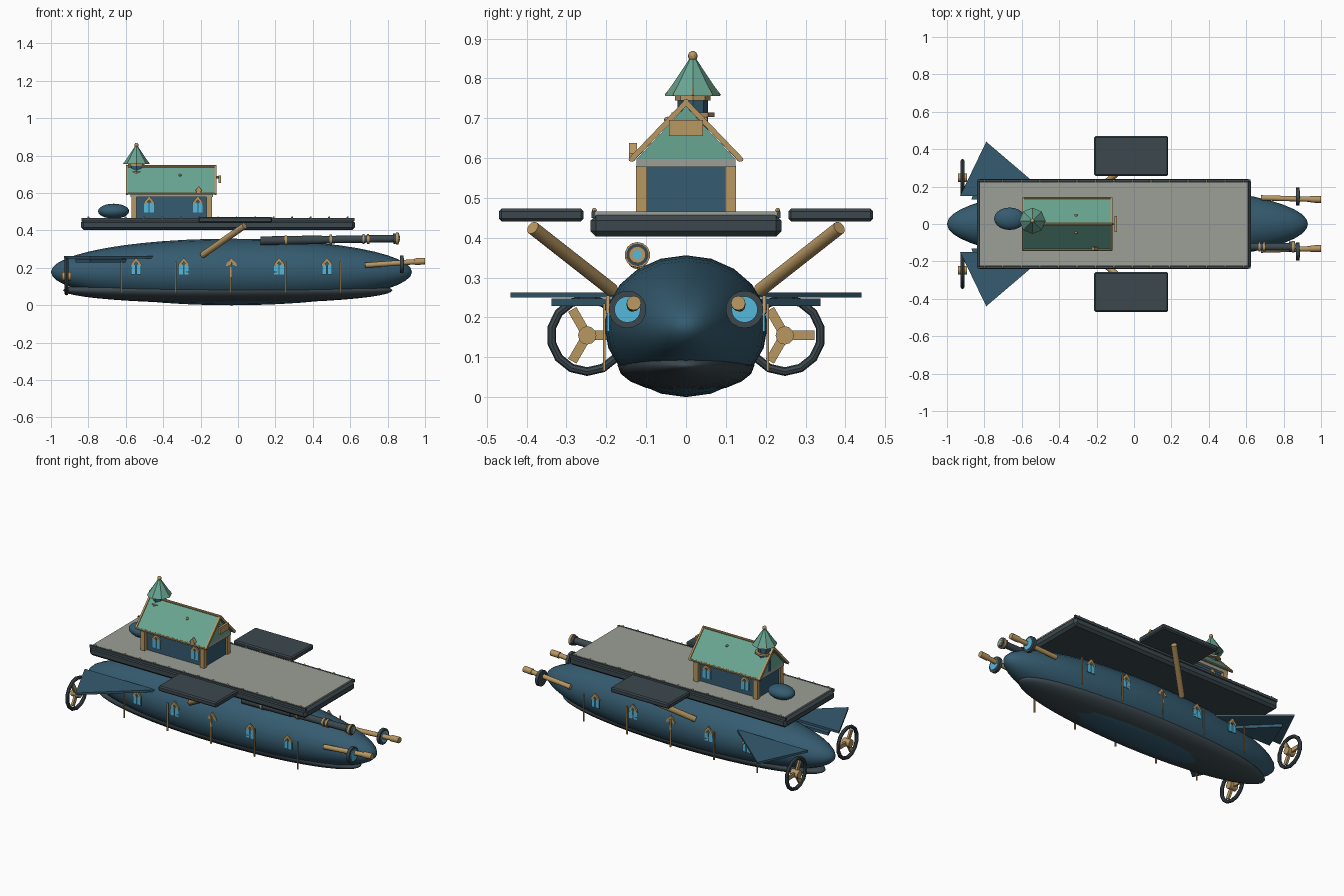
import bpy, bmesh, math
from mathutils import Vector

if "Cube" in bpy.data.objects:
    bpy.data.objects.remove(bpy.data.objects["Cube"])

COL = {"blue": (.035, .105, .16), "gold": (.48, .31, .12), "green": (.14, .38, .29),
       "dark": (.045, .065, .076), "stone": (.33, .35, .31), "glass": (.09, .48, .72)}
MAT = {}
for n, c in COL.items():
    MAT[n] = bpy.data.materials.new(n)
    MAT[n].diffuse_color = (*c, 1)


def finish(name, mat, smooth=False):
    o = bpy.context.object
    o.name = name
    o.data.materials.append(MAT[mat])
    if smooth:
        bpy.ops.object.shade_smooth_by_angle(angle=math.radians(35))
    return o


def box(name, mat, x0, x1, y0, y1, z0, z1, bevel=0):
    bpy.ops.mesh.primitive_cube_add(size=1, location=((x0+x1)/2, (y0+y1)/2, (z0+z1)/2))
    o = finish(name, mat)
    o.scale = (x1-x0, y1-y0, z1-z0)
    bpy.ops.object.transform_apply(location=False, rotation=False)
    if bevel:
        m = o.modifiers.new("bevel", "BEVEL")
        m.width, m.segments = bevel, 1
    return o


def rod(name, mat, a, b, r, r2=None, sides=12):
    a, b = Vector(a), Vector(b)
    d = b - a
    bpy.ops.mesh.primitive_cone_add(vertices=sides, radius1=r, radius2=r if r2 is None else r2,
                                    depth=d.length, location=(a+b)/2,
                                    rotation=d.to_track_quat('Z', 'Y').to_euler())
    return finish(name, mat, sides > 8)


def ball(name, mat, loc, scale, seg=24, rings=16, axis_x=False):
    rot = (0, math.pi/2, 0) if axis_x else (0, 0, 0)
    bpy.ops.mesh.primitive_uv_sphere_add(segments=seg, ring_count=rings, radius=1)
    o = finish(name, mat, True)
    o.rotation_euler = rot
    bpy.ops.object.transform_apply(rotation=True)
    o.scale, o.location = scale, loc
    return o


def prism(name, mat, pts, vec):
    """Extrude a polygon along a vector."""
    bm = bmesh.new()
    f = bm.faces.new([bm.verts.new(p) for p in pts])
    g = bmesh.ops.extrude_face_region(bm, geom=[f])["geom"]
    bmesh.ops.translate(bm, vec=vec, verts=[v for v in g if isinstance(v, bmesh.types.BMVert)])
    bmesh.ops.recalc_face_normals(bm, faces=bm.faces)
    me = bpy.data.meshes.new(name)
    bm.to_mesh(me)
    bm.free()
    o = bpy.data.objects.new(name, me)
    bpy.context.collection.objects.link(o)
    me.materials.append(MAT[mat])
    return o


def window(x, y, z, s, w=.028, h=.08):
    """Twin pointed lights under a gold pointed hood; s is the facing side."""
    for k in (-1, 1):
        c = x + k*w*.52
        q = w*.42
        prism("window_light", "glass", [(c-q, y, z), (c+q, y, z), (c+q, y, z+h*.6),
              (c, y, z+h*.8), (c-q, y, z+h*.6)], (0, s*.006, 0))
    prism("window_hood", "gold", [(x-w*1.05, y, z+h*.58), (x-w*.95, y, z+h*.72), (x, y, z+h*1.12),
          (x+w*.95, y, z+h*.72), (x+w*1.05, y, z+h*.58), (x+w*.7, y, z+h*.55),
          (x, y, z+h*.85), (x-w*.7, y, z+h*.55)], (0, s*.009, 0))


# Hull and dark belly
ball("hull", "blue", (-.035, 0, .178), (.965, .205, .178), 20, 24, True)
ball("belly", "dark", (-.055, 0, .08), (.88, .172, .07), 20, 24, True)

# Deck
box("deck_body", "dark", -.84, .625, -.24, .24, .403, .457, .014)
box("deck_plate", "stone", -.825, .61, -.225, .225, .45, .466)
for s in (-1, 1):
    box("deck_rim", "dark", -.838, .623, s*.232-.005, s*.232+.005, .45, .466)
    for i in range(15):
        ball("deck_stud", "gold", (-.8+i*.099, s*.23, .469), (.006,)*3, 8, 6)

for s in (-1, 1):
    # Side platforms and braces
    box("side_platform", "dark", -.213, .183, min(s*.257, s*.47), max(s*.257, s*.47), .441, .473, .007)
    rod("platform_brace", "gold", (-.19, s*.185, .268), (.035, s*.385, .425), .017)
    # Hull windows and ribs
    for i in range(5):
        window(-.545+i*.255, s*.192, .165, s)
        x = -.625+i*.293
        box("hull_rib", "gold", x-.004, x+.004, s*.205-.003, s*.205+.003, .065, .235)
    # Tail fins
    prism("tail_fin", "blue", [(-.93, s*.15, .25), (-.45, s*.15, .25), (-.79, s*.44, .25)], (0, 0, .013))
    prism("tail_fin_lower", "blue", [(-.87, s*.13, .229), (-.58, s*.13, .229),
          (-.79, s*.337, .229)], (0, 0, .018))
    # Propellers
    c = Vector((-.917, s*.248, .155))
    bpy.ops.mesh.primitive_torus_add(location=c, rotation=(0, math.pi/2, 0), major_segments=14,
                                     minor_segments=8, major_radius=.091, minor_radius=.011)
    finish("propeller_ring", "dark", True)
    rod("propeller_hub", "gold", c-Vector((.025, 0, 0)), c+Vector((.025, 0, 0)), .023)
    for i in range(3):
        a = i*2*math.pi/3
        u = Vector((0, math.cos(a), math.sin(a)))
        v = Vector((0, -math.sin(a), math.cos(a)))*.012
        e = Vector((-.006, 0, 0))
        prism("propeller_blade", "gold", [c+e-v, c+e+u*.075-v, c+e+u*.075+v, c+e+v], (.012, 0, 0))
    # Bow eyes with barrels
    rod("eye_rim", "dark", (.866, s*.147, .22), (.884, s*.147, .22), .047, sides=20)
    rod("eye_lens", "glass", (.872, s*.147, .22), (.888, s*.147, .22), .033, sides=20)
    rod("bow_barrel", "gold", (.68, s*.14, .214), (.995, s*.131, .236), .014)
    rod("bow_muzzle", "gold", (.945, s*.132, .233), (1, s*.131, .236), .018)

# Long deck gun
def gun(t0, t1, r, name, mat, r2=None):
    p = [(t, -.122, .345+(t-.12)*.0165) for t in (t0, t1)]
    rod(name, mat, p[0], p[1], r, r2, 14)


gun(.12, .45, .023, "gun_breech", "dark")
gun(.44, .86, .02, "gun_barrel", "dark")
gun(.83, .861, .028, "gun_muzzle", "dark")
for x in (.25, .49, .665, .69):
    gun(x, x+.012, .026, "gun_band", "gold")
gun(.845, .858, .032, "gun_muzzle_band", "gold")
gun(.855, .864, .02, "gun_bore_ring", "gold")
gun(.858, .866, .012, "gun_lens", "glass")

# Cabin walls and corner posts
box("cabin_walls", "blue", -.56, -.15, -.105, .105, .46, .585)
box("cabin_cornice", "stone", -.575, -.135, -.124, .124, .578, .598)
for s in (-1, 1):
    for x in (-.556, -.154):
        box("corner_post", "gold", x-.014, x+.014, s*.112-.014, s*.112+.014, .466, .58)
    for x in (-.475, -.215):
        window(x, s*.105, .495, s)
box("window_peak", "gold", -.222, -.198, -.143, -.128, .598, .612)
prism("window_finial", "gold", [(-.228, -.143, .612), (-.192, -.143, .612), (-.21, -.143, .638)], (0, .02, 0))

# Gable roof with gold verges, eaves and ridge
prism("roof_core", "green", [(-.575, -.124, .597), (-.575, .124, .597), (-.575, 0, .73)], (.44, 0, 0))
for s in (-1, 1):
    prism("roof_slope", "green", [(-.588, s*.138, .598), (-.588, 0, .743), (-.588, 0, .731),
          (-.588, s*.13, .593)], (.466, 0, 0))
    for x in (-.598, -.125):
        prism("roof_verge", "gold", [(x, s*.143, .6), (x, 0, .749), (x, 0, .73),
              (x, s*.134, .59)], (.011, 0, 0))
    rod("roof_eave", "gold", (-.595, s*.138, .597), (-.117, s*.138, .597), .006, sides=8)
    ball("roof_stud", "gold", (-.31, s*.047, .696), (.008,)*3, 8, 6)
rod("roof_ridge", "gold", (-.595, 0, .742), (-.117, 0, .742), .007, sides=8)
box("gable_sign_board", "gold", -.105, -.091, -.043, .043, .655, .695)
rod("board_arm", "gold", (-.14, 0, .685), (-.1, 0, .685), .006, sides=8)

# Turret with pointed roof
T = (-.543, .017)
for name, mat, z0, z1, r, r2 in (("turret", "blue", .6, .757, .038, .038),
                                 ("turret_gallery", "gold", .703, .714, .054, .054),
                                 ("turret_band", "gold", .745, .757, .044, .044),
                                 ("turret_roof", "green", .756, .85, .07, .008),
                                 ("turret_tip", "gold", .842, .866, .009, .006)):
    rod(name, mat, (*T, z0), (*T, z1), r, r2, 8)
ball("turret_finial", "gold", (*T, .856), (.012, .012, .013), 10, 8)
for i in range(8):
    a = i*math.pi/4
    rod("turret_roof_rib", "gold", (T[0]+.069*math.cos(a), T[1]+.069*math.sin(a), .758),
        (T[0], T[1], .848), .002, sides=4)

# Domed tank behind the cabin
ball("tank", "blue", (-.665, .028, .503), (.083, .06, .04), 20, 12)

for m in bpy.data.materials:
    if m.users and not m.is_grease_pencil:
        m.use_nodes = True
        m.node_tree.nodes["Principled BSDF"].inputs["Base Color"].default_value = m.diffuse_color
